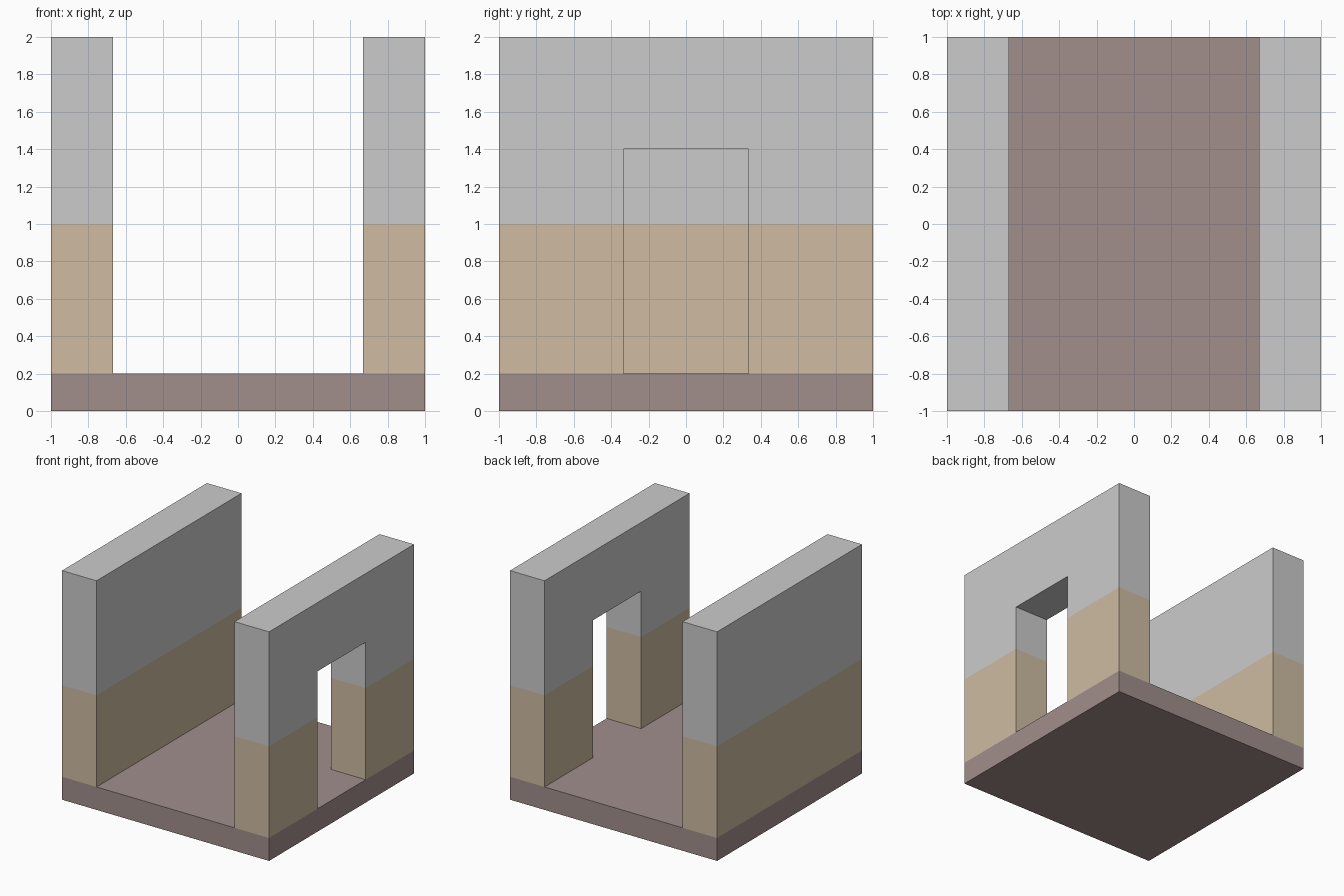
import bpy, bmesh

if "Cube" in bpy.data.objects:
    bpy.data.objects.remove(bpy.data.objects["Cube"])

T = 2 / 3          # inner face of the walls
FLOOR, SPLIT, TOP = 0.2, 1.0, 2.0


def material(name, rgb):
    m = bpy.data.materials.new(name)
    m.diffuse_color = (*rgb, 1)
    m.use_nodes = True
    m.node_tree.nodes["Principled BSDF"].inputs["Base Color"].default_value = m.diffuse_color
    return m


tan = material("tan_wainscot", (0.62, 0.50, 0.36))
brown = material("dark_floor", (0.355, 0.273, 0.261))


def extrude_profile(name, profile, x0, x1, mats, split=None):
    """Extrude a (y, z) outline along x; faces below the split use slot 1."""
    bm = bmesh.new()
    face = bm.faces.new([bm.verts.new((x0, y, z)) for y, z in profile])
    ext = bmesh.ops.extrude_face_region(bm, geom=[face])
    verts = [v for v in ext["geom"] if isinstance(v, bmesh.types.BMVert)]
    bmesh.ops.translate(bm, vec=(x1 - x0, 0, 0), verts=verts)
    if split is not None:
        bmesh.ops.bisect_plane(bm, geom=bm.verts[:] + bm.edges[:] + bm.faces[:],
                               plane_co=(0, 0, split), plane_no=(0, 0, 1))
        for f in bm.faces:
            f.material_index = int(all(v.co.z < split + 1e-4 for v in f.verts))
    bmesh.ops.recalc_face_normals(bm, faces=bm.faces)
    mesh = bpy.data.meshes.new(name)
    bm.to_mesh(mesh)
    bm.free()
    for m in mats:
        mesh.materials.append(m)
    obj = bpy.data.objects.new(name, mesh)
    bpy.context.collection.objects.link(obj)
    return obj


def rect(z0, z1):
    return [(-1, z0), (1, z0), (1, z1), (-1, z1)]


# Floor slab
extrude_profile("floor", rect(0, FLOOR), -1, 1, [brown])

# Solid left wall, grey above and tan below
extrude_profile("solid_wall", rect(FLOOR, TOP), -1, -T, [None, tan], SPLIT)

# Right wall with a central doorway
D, HEAD = 1 / 3, 1.4
doorway = [(-1, FLOOR), (-D, FLOOR), (-D, HEAD), (D, HEAD),
           (D, FLOOR), (1, FLOOR), (1, TOP), (-1, TOP)]
extrude_profile("doorway_wall", doorway, T, 1, [None, tan], SPLIT)
